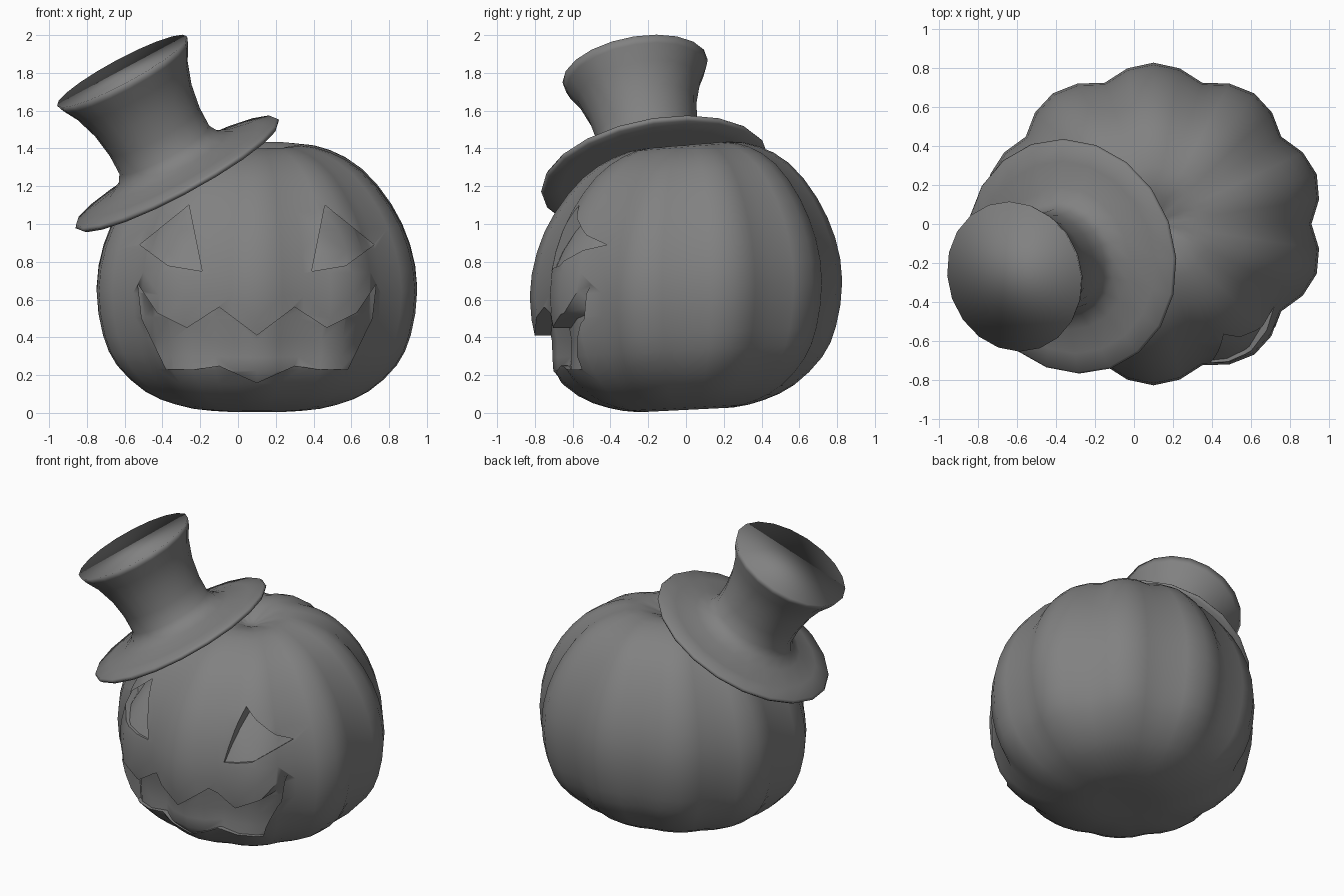
import bpy, bmesh, math
from mathutils import Vector

if "Cube" in bpy.data.objects:
    bpy.data.objects.remove(bpy.data.objects["Cube"])

CX = 0.1  # pumpkin axis

grey = bpy.data.materials.new("dark_grey")
grey.diffuse_color = (0.22, 0.22, 0.22, 1)
grey.use_nodes = True
grey.node_tree.nodes["Principled BSDF"].inputs["Base Color"].default_value = grey.diffuse_color


def finish(bm, name):
    bmesh.ops.recalc_face_normals(bm, faces=bm.faces)
    me = bpy.data.meshes.new(name)
    bm.to_mesh(me)
    bm.free()
    me.materials.append(grey)
    ob = bpy.data.objects.new(name, me)
    bpy.context.collection.objects.link(ob)
    return ob


def refine(pts):
    """Insert a smooth midpoint between neighbouring profile points."""
    p = [Vector(q) for q in pts]
    out = [p[0]]
    for i in range(len(p) - 1):
        a, d = p[max(i - 1, 0)], p[min(i + 2, len(p) - 1)]
        out += [(p[i] + p[i + 1]) * 0.5625 - (a + d) * 0.0625, p[i + 1]]
    return out


def lathe(name, profile, segs, place):
    """Revolve (radius, height) pairs; place(angle, r, z) gives each point."""
    bm = bmesh.new()
    rings = [[bm.verts.new(place(2 * math.pi * i / segs, r, z)) for i in range(segs)]
             for r, z in profile]
    for a, b in zip(rings, rings[1:]):
        for i in range(segs):
            j = (i + 1) % segs
            bm.faces.new((a[i], a[j], b[j], b[i]))
    bm.faces.new(rings[0][::-1])
    bm.faces.new(rings[-1])
    return finish(bm, name)


def prism(name, pts):
    """Extrude an x-z outline backwards from the front."""
    bm = bmesh.new()
    face = bm.faces.new([bm.verts.new((x, -1.1, z)) for x, z in pts])
    ext = bmesh.ops.extrude_face_region(bm, geom=[face])
    for v in ext["geom"]:
        if isinstance(v, bmesh.types.BMVert):
            v.co.y = -0.25
    return finish(bm, name)


def cut(target, cutter):
    m = target.modifiers.new("cut", 'BOOLEAN')
    m.operation, m.solver, m.object = 'DIFFERENCE', 'EXACT', cutter
    bpy.context.view_layer.objects.active = target
    bpy.ops.object.modifier_apply(modifier=m.name)
    bpy.data.objects.remove(cutter)


def smooth(ob, angle):
    bpy.ops.object.select_all(action='DESELECT')
    ob.select_set(True)
    bpy.context.view_layer.objects.active = ob
    bpy.ops.object.shade_smooth_by_angle(angle=math.radians(angle))


# Pumpkin body: ten lobes, fading below, slightly higher at the back
BODY = refine([(.06, .015), (.3, .008), (.5, .04), (.69, .11), (.87, .25), (.96, .41), (1, .65),
               (.955, .88), (.84, 1.09), (.66, 1.275), (.46, 1.375), (.27, 1.41), (.12, 1.38), (.04, 1.35)])


def pumpkin(name, cap=0.0, slope=0.0, z0=0.0):
    """The body, or a copy pushed back by slope * (z - z0), up to cap."""
    def place(a, r, z):
        lobe = 0.88 - 0.07 * min(1, .35 + 2 * z) * (1 - abs(math.sin(5 * a)))
        x, y = r * lobe * math.cos(a), r * lobe * math.sin(a) * 0.94
        z += (0.05 + 0.08 * max(0, z - 1)) * y + 0.008
        depth = min(cap, max(.01, slope * (z - z0)))
        return CX + x * (1 - depth), y + depth, z
    return lathe(name, BODY, 40, place)


body = pumpkin("pumpkin")

# Carved face: shallow recesses that fade out towards their lower edge
half = [(.2, .56), (.37, .45), (.53, .53), (.63, .68), (.61, .5), (.48, .23), (.33, .23), (.2, .25)]
mouth = ([(CX, .41)] + [(CX + x, z) for x, z in half] + [(CX, .16)]
         + [(CX - x, z) for x, z in reversed(half)])
eye = [(.36, 1.1), (.62, .89), (.47, .78), (.29, .75)]
outlines = [(mouth, .085, .55, .19)]
outlines += [([(CX + s * x, z) for x, z in eye], .09, .3, .73) for s in (1, -1)]
for pts, cap, slope, z0 in outlines:
    cutter = prism("face_cutter", pts)
    cut(cutter, pumpkin("face_floor", cap, slope, z0))
    cut(body, cutter)
smooth(body, 45)

# Tilted hat: flared crown on a wide brim
hat = lathe("hat",
            [(.30, -.005), (.5, -.015), (.595, -.013), (.61, .003), (.6, .018), (.5, .035),
             (.37, .065), (.30, .10), (.27, .15), (.27, .26), (.29, .39), (.33, .51),
             (.375, .59), (.39, .63)],
            20, lambda a, r, z: (r * math.cos(a), r * math.sin(a), z))
hat.rotation_euler = Vector((-.295, -.105, .55)).to_track_quat('Z', 'Y').to_euler()
hat.location = (-.32, -.165, 1.262)
smooth(hat, 170)
